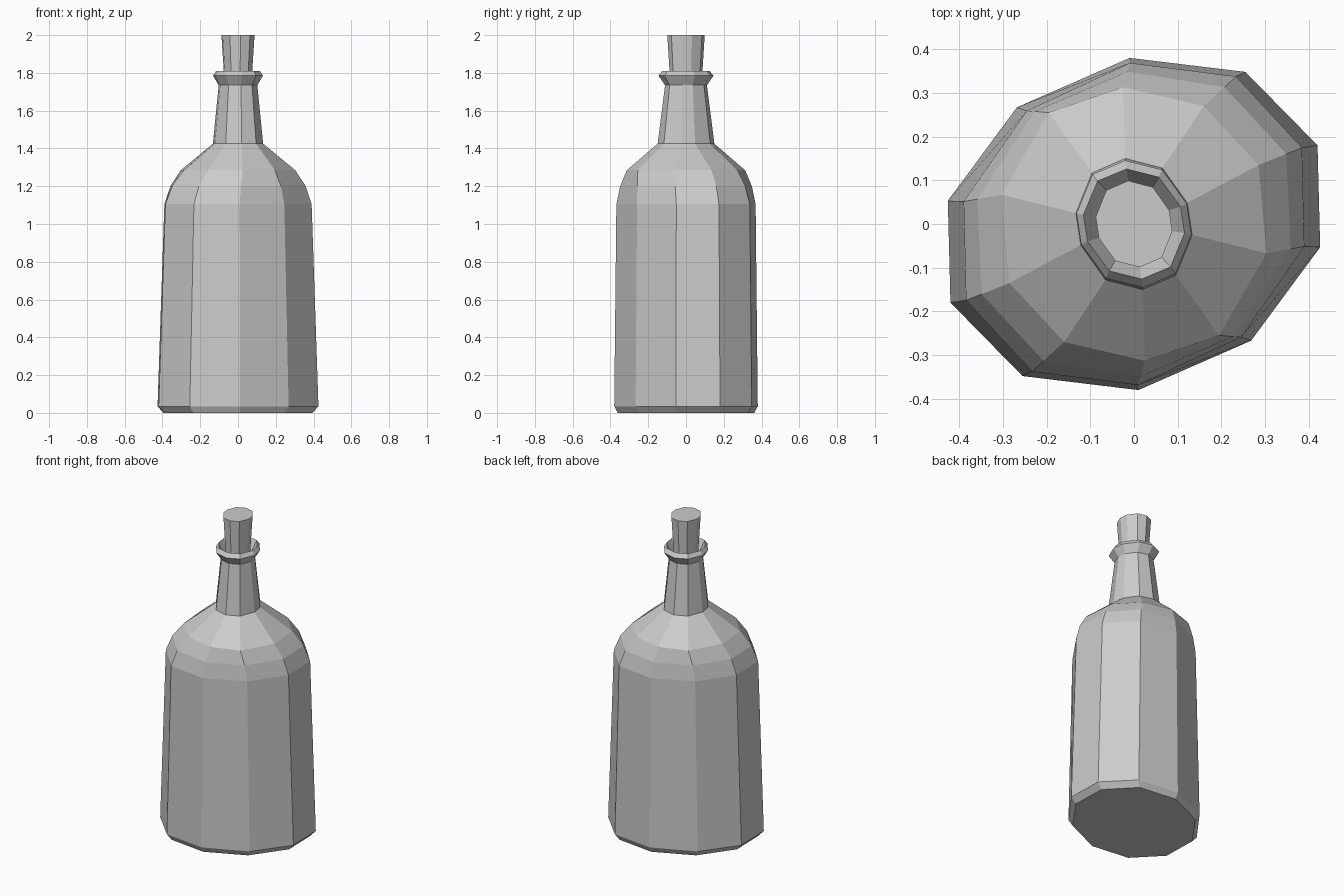
import bpy
import bmesh

if "Cube" in bpy.data.objects:
    bpy.data.objects.remove(bpy.data.objects["Cube"])

# Half cross-sections (5 of 10 corners); the rest follow by point symmetry
BODY = [(-0.01, 0.38), (0.255, 0.348), (0.42, 0.18), (0.426, -0.053), (0.268, -0.267)]
SHOULDER = [(-0.025, 0.313), (0.16, 0.27), (0.285, 0.135), (0.303, -0.067), (0.195, -0.255)]
NECK = [(-0.02, 0.15), (0.065, 0.128), (0.122, 0.048), (0.133, -0.025), (0.096, -0.117)]


def section(half, z, sx=1.0, sy=1.0):
    pts = half + [(-x, -y) for x, y in half]
    return [(x * sx, y * sy, z) for x, y in pts]


def blend(a, b, t, z):
    return [(p[0] + (q[0] - p[0]) * t, p[1] + (q[1] - p[1]) * t, z) for p, q in zip(a, b)]


def loft(name, sections):
    """Skin a stack of rings and cap both ends."""
    bm = bmesh.new()
    rings = [[bm.verts.new(p) for p in s] for s in sections]
    n = len(rings[0])
    for lo, hi in zip(rings, rings[1:]):
        for i in range(n):
            j = (i + 1) % n
            bm.faces.new((lo[i], lo[j], hi[j], hi[i]))
    bm.faces.new(rings[0])
    bm.faces.new(rings[-1])
    bmesh.ops.recalc_face_normals(bm, faces=bm.faces)
    mesh = bpy.data.meshes.new(name)
    bm.to_mesh(mesh)
    bm.free()
    obj = bpy.data.objects.new(name, mesh)
    bpy.context.collection.objects.link(obj)
    return obj


# Bottle: bevelled foot, tapered body, round shoulder, neck, flared lip, mouth
wall_top = section(BODY, 1.105, 0.915, 0.97)
shoulder = section(SHOULDER, 1.285)
loft("bottle", [
    section(BODY, 0.0, 0.925, 0.95),
    section(BODY, 0.035),
    wall_top,
    blend(wall_top, shoulder, 0.36, 1.2),
    shoulder,
    section(NECK, 1.425),
    section(NECK, 1.735, 0.77, 0.74),
    section(NECK, 1.785, 0.99, 0.97),
    section(NECK, 1.81, 0.87, 0.84),
    section(NECK, 1.74, 0.60, 0.60),
])

# Cork: widens towards the top
loft("cork", [
    section(NECK, 1.735, 0.53, 0.55),
    section(NECK, 2.0, 0.66, 0.66),
])
